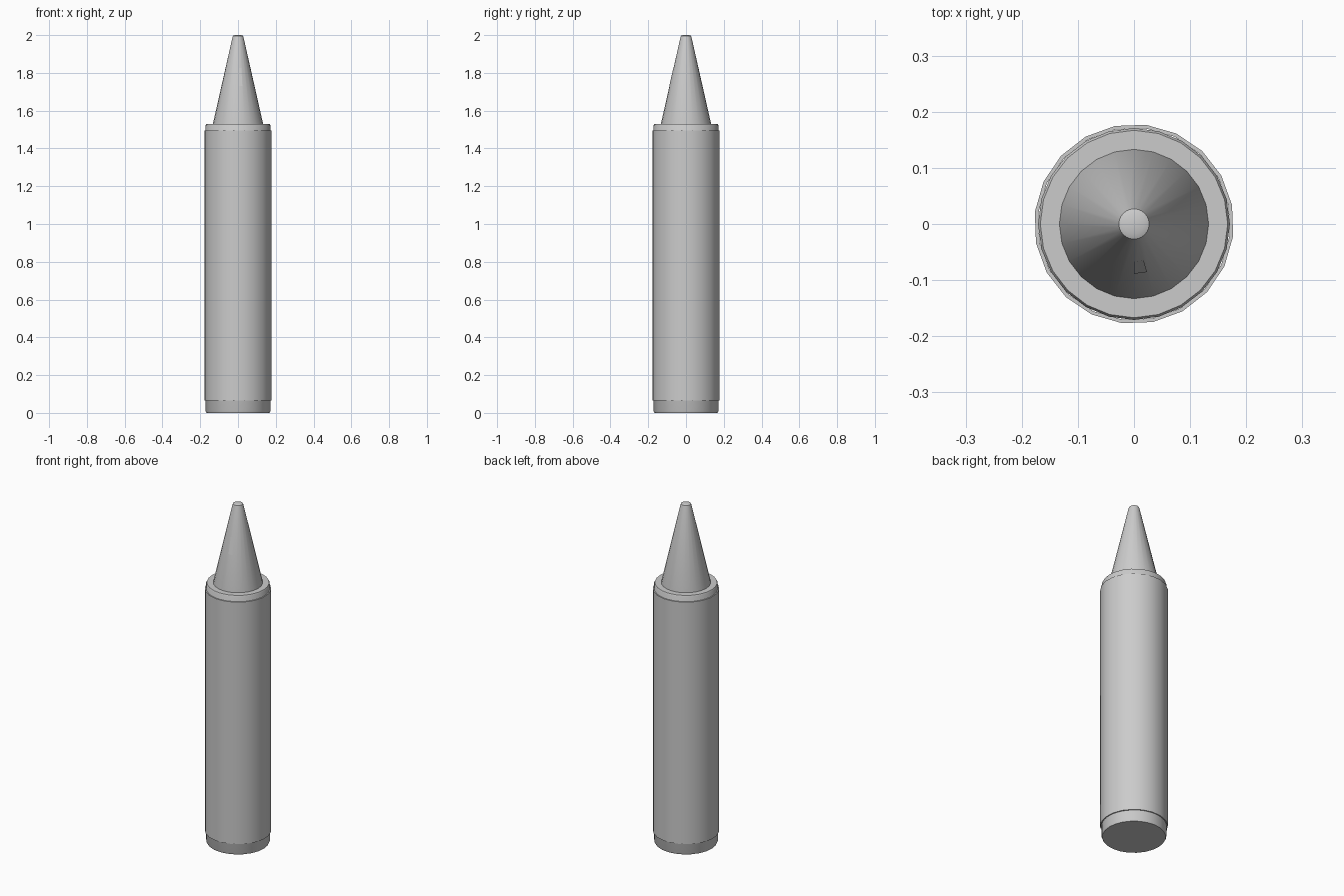
import bpy, bmesh
from math import sin, cos, pi, radians

if "Cube" in bpy.data.objects:
    bpy.data.objects.remove(bpy.data.objects["Cube"])


def make_object(name, bm, smooth=True):
    mesh = bpy.data.meshes.new(name)
    bm.to_mesh(mesh)
    bm.free()
    obj = bpy.data.objects.new(name, mesh)
    bpy.context.collection.objects.link(obj)
    if smooth:
        bpy.ops.object.select_all(action='DESELECT')
        obj.select_set(True)
        bpy.context.view_layer.objects.active = obj
        bpy.ops.object.shade_smooth_by_angle(angle=radians(35))
    return obj


def lathe(name, profile, sides, start=0.0, closed=False):
    """Revolve (radius, z) points about z; cap the ends or close the loop."""
    bm = bmesh.new()
    angles = [start + 2 * pi * i / sides for i in range(sides)]
    rings = [[bm.verts.new((r * cos(a), r * sin(a), z)) for a in angles]
             for r, z in profile]
    pairs = list(zip(rings, rings[1:]))
    if closed:
        pairs.append((rings[-1], rings[0]))
    else:
        bm.faces.new(rings[0][::-1])
        bm.faces.new(rings[-1])
    for low, high in pairs:
        for i in range(sides):
            j = (i + 1) % sides
            bm.faces.new((low[i], low[j], high[j], high[i]))
    bmesh.ops.recalc_face_normals(bm, faces=bm.faces)
    return make_object(name, bm)


# Wax stick with softened rims
lathe("wax_body", [(0.167, 0), (0.171, 0.008), (0.171, 1.523), (0.167, 1.53)], 24)

# Tapered tip with a small rounded end
lathe("tip", [(0.133, 1.525), (0.133, 1.53), (0.030, 1.985),
              (0.027, 1.996), (0.018, 2.0)], 24)

# Thin paper sleeve, slightly turned relative to the stick
lathe("paper_wrapper", [(0.178, 0.065), (0.178, 1.495), (0.1715, 1.495),
                        (0.1715, 0.065)], 20, radians(11), closed=True)

# Small flat highlight lying on one facet of the tip
bm = bmesh.new()
corners = []
for z, order in ((1.73, (-90, -75)), (1.825, (-75, -90))):
    r = 0.133 - (z - 1.53) * 0.103 / 0.455 + 0.001
    for deg in order:
        a = radians(deg)
        corners.append(bm.verts.new((r * cos(a), r * sin(a), z)))
bm.faces.new(corners)
make_object("tip_highlight", bm, smooth=False)
